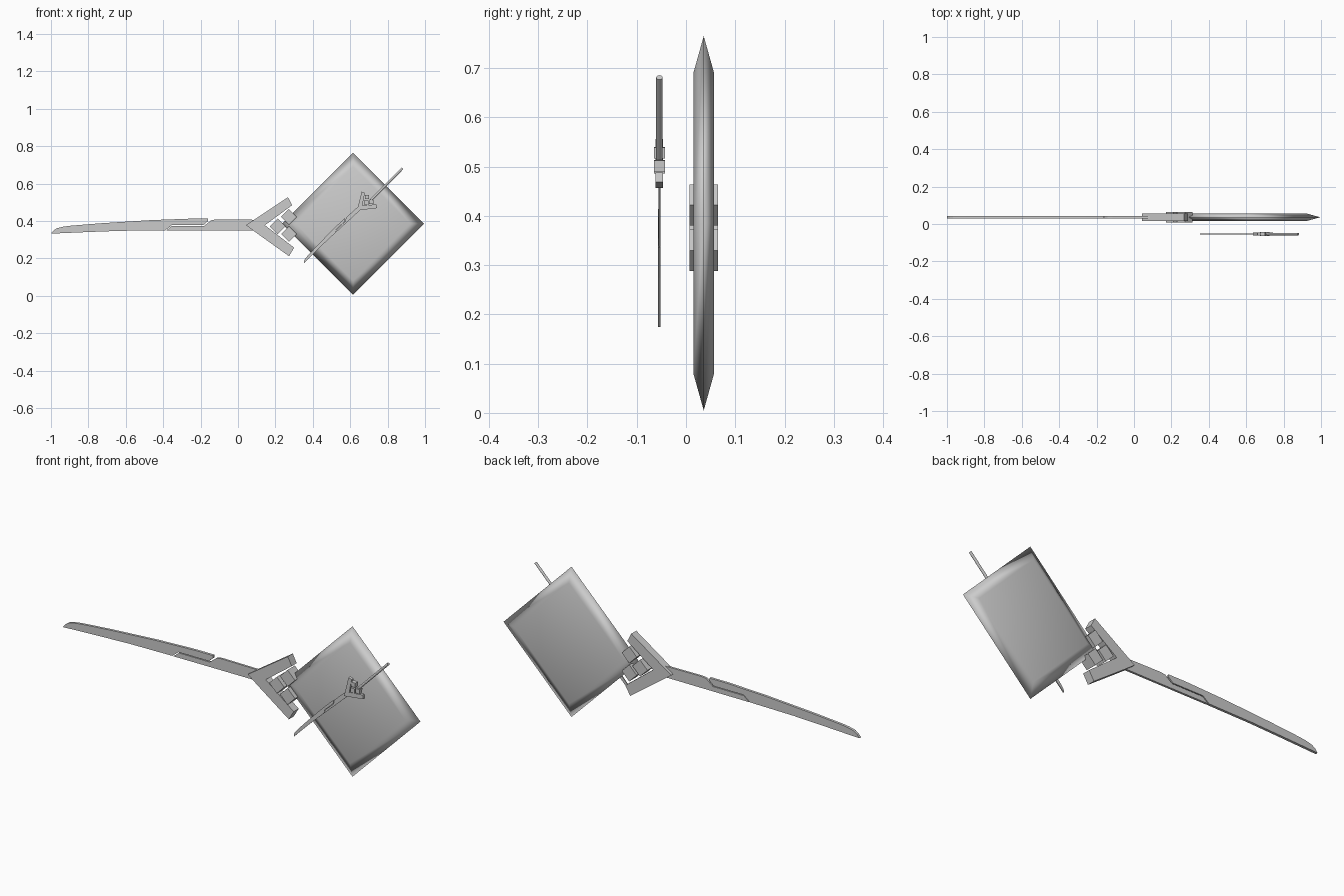
import bpy, bmesh, math
from mathutils import Matrix, Vector

if "Cube" in bpy.data.objects:
    bpy.data.objects.remove(bpy.data.objects["Cube"])


def link(name, bm, smooth=False):
    bmesh.ops.recalc_face_normals(bm, faces=bm.faces)
    me = bpy.data.meshes.new(name)
    bm.to_mesh(me)
    bm.free()
    if smooth:
        for p in me.polygons:
            p.use_smooth = True
    ob = bpy.data.objects.new(name, me)
    bpy.context.collection.objects.link(ob)
    return ob


def plate(name, outline, half, matrix):
    """Extrude an x-z outline by +-half along y, then place it."""
    bm = bmesh.new()
    face = bm.faces.new([bm.verts.new((x, -half, z)) for x, z in outline])
    ext = bmesh.ops.extrude_face_region(bm, geom=[face])
    verts = [v for v in ext["geom"] if isinstance(v, bmesh.types.BMVert)]
    bmesh.ops.translate(bm, verts=verts, vec=(0, 2 * half, 0))
    bm.transform(matrix)
    return link(name, bm)


BLADE = [(-1, .332), (-.985, .35), (-.968, .361), (-.935, .369), (-.898, .374),
         (-.738, .387), (-.47, .404), (-.257, .412), (-.16, .412), (-.16, .399),
         (-.185, .378), (-.353, .378), (-.388, .350), (-.63, .347), (-.79, .341)]
TANG = [(-.383, .349), (-.352, .374), (-.18, .374), (-.142, .404), (-.115, .408),
        (.10, .406), (.10, .350)]
GUARD = [(.043, .377), (.10, .415), (.267, .527), (.289, .484), (.144, .377),
         (.30, .257), (.273, .211), (.10, .335)]


def sword(prefix, matrix):
    plate(prefix + "_blade", BLADE, .0065, matrix)
    plate(prefix + "_blade_tang", TANG, .0055, matrix)
    plate(prefix + "_guard", GUARD, .02, matrix)
    # three diamond-turned blocks nested in the guard
    for i, (x, z) in enumerate([(.212, .371), (.272, .422), (.272, .330)]):
        r = .042
        outline = [(x - r, z), (x, z + r), (x + r, z), (x, z - r)]
        plate(f"{prefix}_guard_block_{i}", outline, .029, matrix)


# Large sword, and a scaled and turned copy in front
sword("large", Matrix.Translation((0, .036, 0)))
tip = Vector((-1, 0, .332))
small = (Matrix.Translation((.353, -.054, .174))
         @ Matrix.Rotation(math.radians(-42.4), 4, 'Y')
         @ Matrix.Scale(.383, 4) @ Matrix.Translation(-tip))
sword("small", small)

# Square pillow-shaped slab on the large sword
bm = bmesh.new()
rings = []
for y, r in [(-.021, .305), (0, .38), (.021, .305)]:
    rings.append([bm.verts.new((.615 + r * math.cos(a * math.pi / 2), .036 + y,
                                .385 + r * math.sin(a * math.pi / 2))) for a in range(4)])
for lo, hi in zip(rings, rings[1:]):
    for i in range(4):
        j = (i + 1) % 4
        bm.faces.new((lo[i], lo[j], hi[j], hi[i]))
bm.faces.new(rings[0])
bm.faces.new(rings[-1])
link("square_slab", bm, smooth=True)

# Rod handle of the small sword
a, b = Vector((.708, -.054, .508)), Vector((.879, -.054, .681))
bm = bmesh.new()
bmesh.ops.create_cone(bm, cap_ends=True, segments=12, radius1=.0065, radius2=.0065,
                      depth=(b - a).length)
rot = (b - a).to_track_quat('Z', 'Y').to_matrix().to_4x4()
bm.transform(Matrix.Translation((a + b) / 2) @ rot)
link("small_handle", bm)
